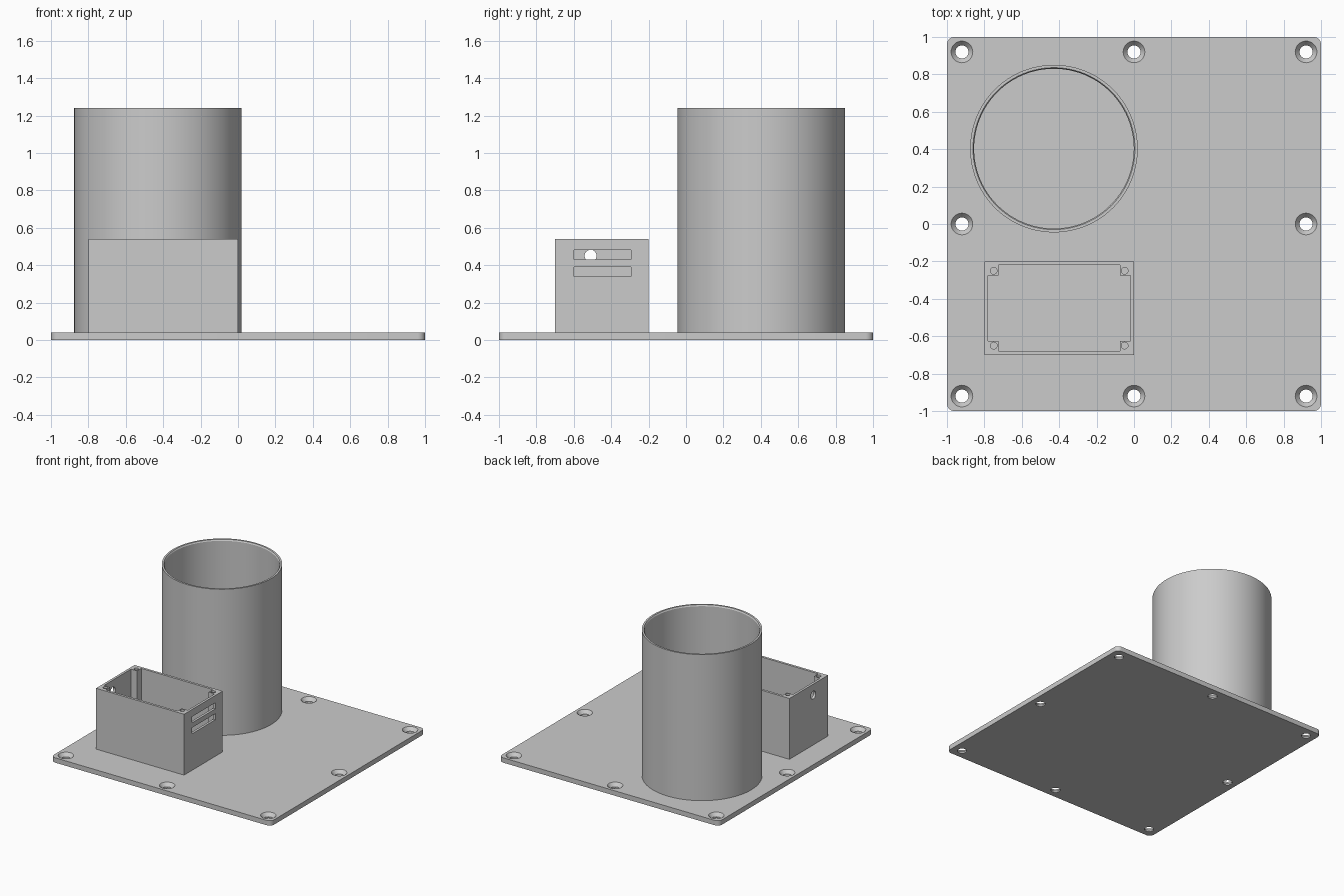
import bpy
import bmesh
import math

if "Cube" in bpy.data.objects:
    bpy.data.objects.remove(bpy.data.objects["Cube"], do_unlink=True)

grey = bpy.data.materials.new("plain grey")
grey.use_nodes = True
GREY = (0.6, 0.6, 0.6, 1)
grey.diffuse_color = GREY
grey.node_tree.nodes["Principled BSDF"].inputs["Base Color"].default_value = GREY

PLATE_TOP = 0.04


def finish(bm, name):
    bmesh.ops.recalc_face_normals(bm, faces=bm.faces)
    mesh = bpy.data.meshes.new(name)
    bm.to_mesh(mesh)
    bm.free()
    mesh.materials.append(grey)
    obj = bpy.data.objects.new(name, mesh)
    bpy.context.collection.objects.link(obj)
    return obj


def prism(name, outline, z0, z1):
    """Extrude a flat outline from z0 to z1."""
    bm = bmesh.new()
    face = bm.faces.new([bm.verts.new((x, y, z0)) for x, y in outline])
    top = bmesh.ops.extrude_face_region(bm, geom=[face])
    verts = [v for v in top["geom"] if isinstance(v, bmesh.types.BMVert)]
    bmesh.ops.translate(bm, verts=verts, vec=(0, 0, z1 - z0))
    return finish(bm, name)


def box(name, x0, x1, y0, y1, z0, z1):
    return prism(name, [(x0, y0), (x1, y0), (x1, y1), (x0, y1)], z0, z1)


def lathe(name, profile, center, steps, closed=False):
    """Spin (radius, z) points about a vertical axis; open ends are capped."""
    bm = bmesh.new()
    rings = []
    for r, z in profile:
        rings.append([bm.verts.new((center[0] + r * math.cos(math.tau * i / steps),
                                    center[1] + r * math.sin(math.tau * i / steps), z))
                      for i in range(steps)])
    pairs = list(zip(rings, rings[1:]))
    if closed:
        pairs.append((rings[-1], rings[0]))
    else:
        bm.faces.new(rings[0])
        bm.faces.new(rings[-1])
    for a, b in pairs:
        for i in range(steps):
            j = (i + 1) % steps
            bm.faces.new((a[i], a[j], b[j], b[i]))
    return finish(bm, name)


def cut(target, cutters):
    for cutter in cutters:
        mod = target.modifiers.new("cut", 'BOOLEAN')
        mod.operation = 'DIFFERENCE'
        mod.solver = 'EXACT'
        mod.object = cutter
        bpy.context.view_layer.objects.active = target
        bpy.ops.object.modifier_apply(modifier=mod.name)
        bpy.data.objects.remove(cutter, do_unlink=True)


def smooth(obj):
    bpy.ops.object.select_all(action='DESELECT')
    obj.select_set(True)
    bpy.context.view_layer.objects.active = obj
    bpy.ops.object.shade_smooth_by_angle(angle=math.radians(30))


# Base plate with rounded corners
CORNER = 0.04
outline = []
for quarter, (sx, sy) in enumerate([(1, 1), (-1, 1), (-1, -1), (1, -1)]):
    for i in range(9):
        a = math.pi / 2 * (quarter + i / 8)
        outline.append((sx * (1 - CORNER) + CORNER * math.cos(a),
                        sy * (1 - CORNER) + CORNER * math.sin(a)))
plate = prism("base_plate", outline, 0, PLATE_TOP)

# Countersunk screw holes around the plate edge
PITCH = 0.92
sink = [(0.035, -0.01), (0.035, 0.012), (0.058, PLATE_TOP), (0.058, 0.06)]
cut(plate, [lathe("screw_hole_cutter", sink, (PITCH * i, PITCH * j), 32)
            for i in (-1, 0, 1) for j in (-1, 0, 1) if i or j])
smooth(plate)

# Open round tube with a fine chamfer inside the rim
tube = lathe("round_tube",
             [(0.448, PLATE_TOP), (0.448, 1.24), (0.433, 1.24),
              (0.427, 1.23), (0.427, PLATE_TOP)],
             (-0.428, 0.403), 96, closed=True)
smooth(tube)

# Open box: the cavity leaves a square post in each corner
X0, X1, Y0, Y1, TOP = -0.8, 0.0, -0.7, -0.2, 0.54
WALL, POST = 0.02, 0.075
housing = box("box_housing", X0, X1, Y0, Y1, PLATE_TOP, TOP)
mid_x, mid_y = (X0 + X1) / 2, (Y0 + Y1) / 2
half_x, half_y = (X1 - X0) / 2, (Y1 - Y0) / 2
wide, narrow = half_x - WALL, half_x - POST
deep, shallow = half_y - WALL, half_y - POST
quadrant = [(wide, shallow), (narrow, shallow), (narrow, deep)]
cavity = []
for sx, sy in [(1, 1), (-1, 1), (-1, -1), (1, -1)]:
    corner = quadrant if sx * sy > 0 else quadrant[::-1]
    cavity += [(mid_x + sx * x, mid_y + sy * y) for x, y in corner]
cutters = [prism("cavity_cutter", cavity, PLATE_TOP + 0.02, TOP + 0.1)]

# Screw holes in the posts
for sx in (-1, 1):
    for sy in (-1, 1):
        cutters.append(lathe("post_hole_cutter", [(0.018, TOP - 0.2), (0.018, TOP + 0.05)],
                             (mid_x + sx * (half_x - 0.05), mid_y + sy * (half_y - 0.05)), 24))

# Two slots in the +x wall and a round cable hole in the -x wall
for z in (0.34, 0.43):
    cutters.append(box("slot_cutter", X1 - 0.05, X1 + 0.05, -0.6, -0.295, z, z + 0.05))
hole = lathe("cable_hole_cutter", [(0.032, -0.05), (0.032, 0.05)], (0, 0), 32)
hole.rotation_euler.y = math.pi / 2
hole.location = (X0, -0.51, 0.45)
bpy.context.view_layer.update()
cutters.append(hole)
cut(housing, cutters)
smooth(housing)
